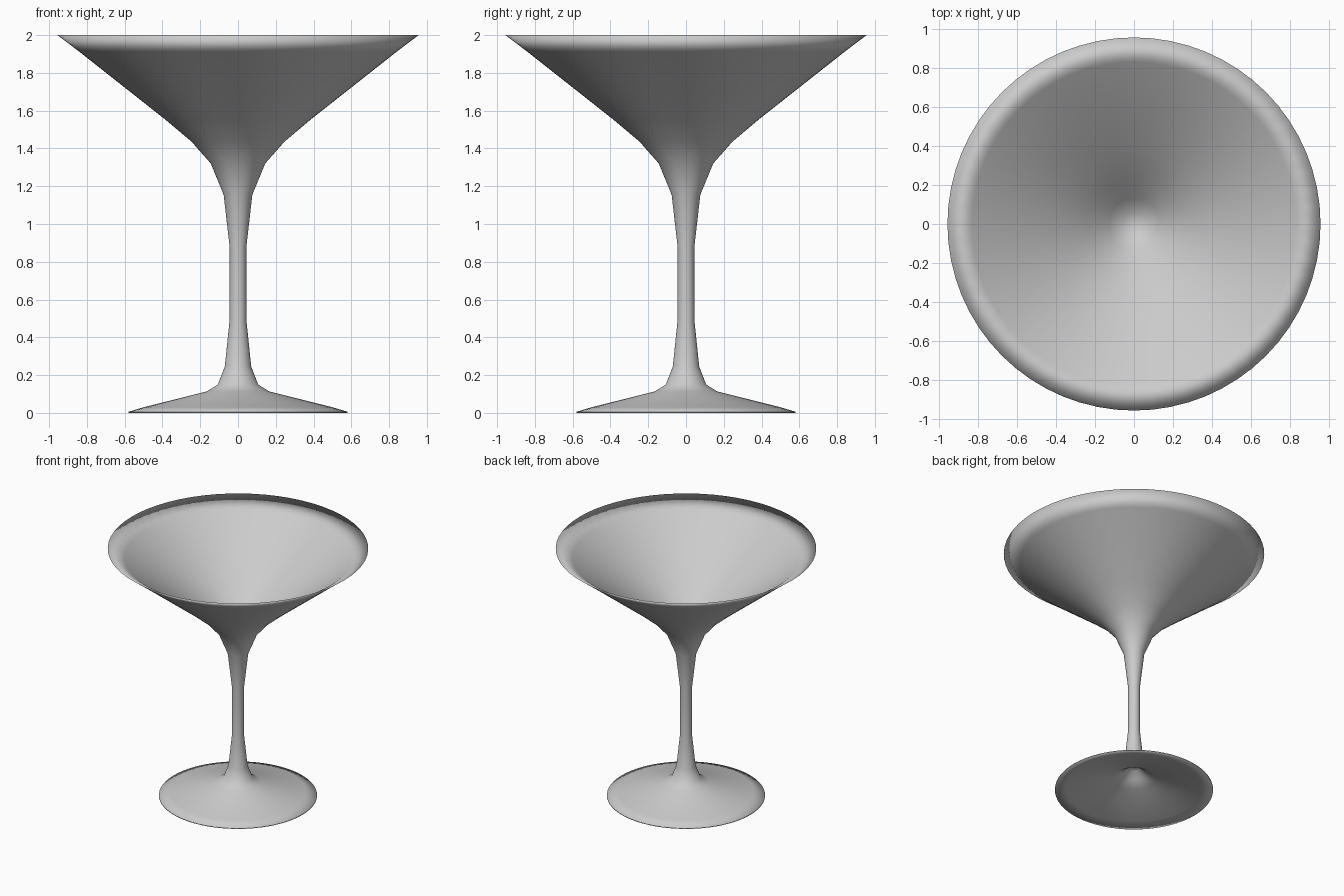
import bpy, bmesh, math

if "Cube" in bpy.data.objects:
    bpy.data.objects.remove(bpy.data.objects["Cube"])

SEGMENTS = 64

# Closed lathe profile (radius, height): hollow under foot, stem, bowl, bowl inside
profile = [
    (0, 0.195), (0.045, 0.185), (0.09, 0.137), (0.16, 0.098), (0.5, 0.016),
    (0.58, 0.0), (0.58, 0.006),
    (0.5, 0.03), (0.165, 0.114), (0.107, 0.15), (0.07, 0.245),
    (0.044, 0.495), (0.044, 0.876), (0.076, 1.155), (0.144, 1.32),
    (0.245, 1.435), (0.385, 1.553), (0.84, 1.912), (0.956, 2.0),
    (0.83, 1.924), (0.377, 1.57), (0.235, 1.452), (0.13, 1.347),
    (0.06, 1.29), (0, 1.28),
]


def lathe(name, points):
    bm = bmesh.new()
    rings = []
    for r, z in points:
        n = SEGMENTS if r > 0 else 1
        rings.append([bm.verts.new((r * math.cos(2 * math.pi * i / n),
                                    r * math.sin(2 * math.pi * i / n), z))
                      for i in range(n)])
    for a, b in zip(rings, rings[1:]):
        for i in range(SEGMENTS):
            j = (i + 1) % SEGMENTS
            corners = [a[i % len(a)], a[j % len(a)], b[j % len(b)], b[i % len(b)]]
            bm.faces.new(list(dict.fromkeys(corners)))
    bmesh.ops.recalc_face_normals(bm, faces=bm.faces)
    for f in bm.faces:
        f.smooth = True
    mesh = bpy.data.meshes.new(name)
    bm.to_mesh(mesh)
    bm.free()
    obj = bpy.data.objects.new(name, mesh)
    bpy.context.collection.objects.link(obj)
    return obj


# Stemmed cocktail glass
lathe("cocktail_glass", profile)
